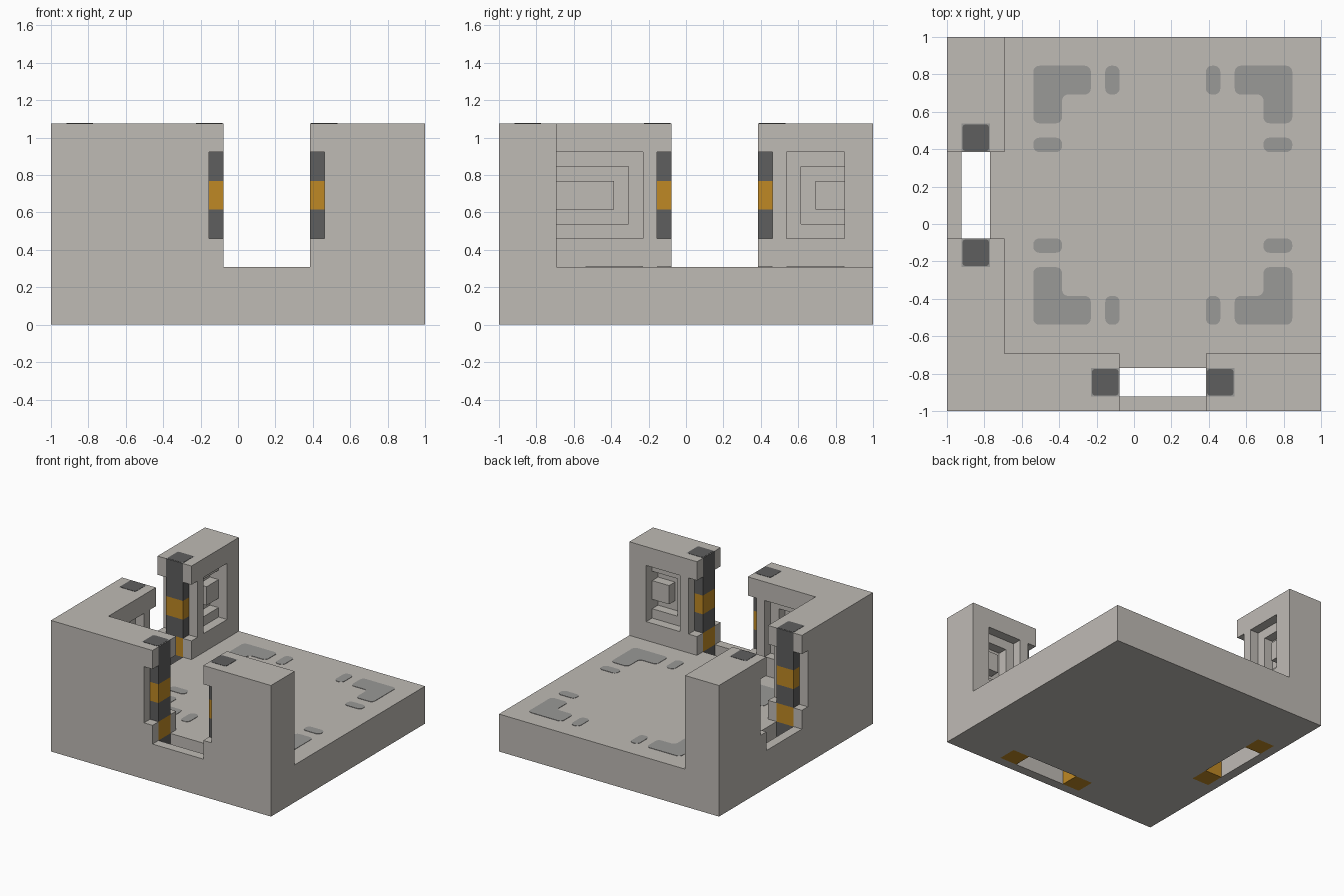
import bpy, bmesh, math
from mathutils import Vector

cube = bpy.data.objects.get("Cube")
if cube:
    bpy.data.objects.remove(cube, do_unlink=True)

U = 2 / 26  # building module: the floor is 26 modules wide


def material(name, rgb):
    m = bpy.data.materials.new(name)
    m.use_nodes = True
    m.diffuse_color = (*rgb, 1)
    node = next(n for n in m.node_tree.nodes if n.type == 'BSDF_PRINCIPLED')
    node.inputs["Base Color"].default_value = (*rgb, 1)
    return m


STONE = material("pale stone", (0.52, 0.495, 0.46))
MARK = material("grey marking", (0.32, 0.32, 0.31))
DARK = material("dark metal", (0.113, 0.113, 0.113))
AMBER = material("amber", (0.52, 0.25, 0.018))


def finish(name, bm, mats):
    bmesh.ops.recalc_face_normals(bm, faces=bm.faces)
    mesh = bpy.data.meshes.new(name)
    bm.to_mesh(mesh)
    bm.free()
    for m in mats:
        mesh.materials.append(m)
    ob = bpy.data.objects.new(name, mesh)
    bpy.context.collection.objects.link(ob)
    return ob


def place(x, y, z):
    return Vector((x * U - 1, y * U - 1, z * U))


def carve(name, solids, cuts, refills, mat):
    """One clean shell from boxes (x0, x1, y0, y1, z0, z1) in modules."""
    boxes = solids + cuts + refills
    planes = [sorted({v for b in boxes for v in b[2 * a:2 * a + 2]}) for a in range(3)]

    def inside(p, group):
        return any(all(b[2 * a] < p[a] < b[2 * a + 1] for a in range(3)) for b in group)

    def solid(i):
        if any(k < 0 or k >= len(planes[a]) - 1 for a, k in enumerate(i)):
            return False
        p = [(planes[a][k] + planes[a][k + 1]) / 2 for a, k in enumerate(i)]
        return inside(p, refills) or (inside(p, solids) and not inside(p, cuts))

    bm = bmesh.new()
    verts = {}

    def vert(i):
        if i not in verts:
            verts[i] = bm.verts.new(place(*(planes[a][i[a]] for a in range(3))))
        return verts[i]

    nx, ny, nz = (len(p) - 1 for p in planes)
    for cell in ((i, j, k) for i in range(nx) for j in range(ny) for k in range(nz)):
        if not solid(cell):
            continue
        for a in range(3):
            for side in (0, 1):
                near = list(cell)
                near[a] += 2 * side - 1
                if solid(near):
                    continue
                corners = []
                for s, t in ((0, 0), (1, 0), (1, 1), (0, 1)):
                    c = list(cell)
                    c[a] += side
                    c[(a + 1) % 3] += s
                    c[(a + 2) % 3] += t
                    corners.append(vert(tuple(c)))
                bm.faces.new(corners if side else corners[::-1])
    return finish(name, bm, [mat])


def both_walls(boxes):
    """Repeat the front wall's boxes on the side wall."""
    return boxes + [(c, d, a, b, e, f) for a, b, c, d, e, f in boxes]


# Floor slab and two walls with doorways, jamb notches and stepped recesses
solids = [(0, 26, 0, 26, 0, 4)] + both_walls([(0, 26, 0, 4, 4, 14)])
cuts = both_walls([
    (12, 18, 0, 4, 4, 14),    # doorway
    (10, 20, 1, 3, 0, 4),     # floor slot
    (10, 12, 1, 3, 0, 14),    # column sockets
    (18, 20, 1, 3, 0, 14),
    (11, 12, 0, 4, 6, 12),    # jamb notches
    (18, 19, 0, 4, 6, 12),
    (20, 24, 3, 4, 6, 12),    # outer recess
    (21, 24, 2, 4, 7, 11),
    (2, 10, 3, 4, 6, 12),     # corner recess
    (2, 9, 2, 4, 7, 11),
])
refills = both_walls([(22, 24, 2, 3, 8, 10), (2, 8, 2, 3, 8, 10)])  # raised blocks
carve("floor_and_walls", solids, cuts, refills, STONE)


def plate(name, points, z, radius, mat, height=0.003):
    """Thin plate with rounded corners."""
    bm = bmesh.new()
    outline = []
    pts = [place(x, y, z) for x, y in points]
    r = radius * U
    for i, p in enumerate(pts):
        d1 = (pts[i - 1] - p).normalized()
        d2 = (pts[(i + 1) % len(pts)] - p).normalized()
        centre = p + r * (d1 + d2)
        for k in range(6):
            t = math.pi / 2 * k / 5
            outline.append(bm.verts.new(centre - r * (d2 * math.cos(t) + d1 * math.sin(t))))
    face = bm.faces.new(outline)
    ext = bmesh.ops.extrude_face_region(bm, geom=[face])
    for v in ext["geom"]:
        if isinstance(v, bmesh.types.BMVert):
            v.co.z += height
    return finish(name, bm, [mat])


# Banded columns in the door jambs
def column(name, x, y):
    bm = bmesh.new()
    bmesh.ops.create_cube(bm, size=1)
    for v in bm.verts:
        v.co = place(x + 1 + 2 * v.co.x, y + 1 + 2 * v.co.y, 7 + 14 * v.co.z)
    for z in (2, 4, 6, 8, 10):
        bmesh.ops.bisect_plane(bm, geom=bm.verts[:] + bm.edges[:] + bm.faces[:],
                               plane_co=(0, 0, z * U), plane_no=(0, 0, 1))
    for f in bm.faces:
        z = f.calc_center_median().z / U
        amber = z < 2 or 4 < z < 6 or 8 < z < 10
        f.material_index = 2 if z > 13.9 else int(amber)
    finish(name, bm, [DARK, AMBER, MARK])
    a, b = 0.07, 1.93
    plate(name + "_cap", [(x + a, y + a), (x + b, y + a), (x + b, y + b), (x + a, y + b)],
          14, 0.25, DARK, 0.002)


for n, start in (("near", 10), ("far", 18)):
    column(f"front_{n}_column", start, 1)
    column(f"side_{n}_column", 1, start)

# Floor markings: a corner bracket and two dashes in each quarter
shapes = {
    "bracket": [(9, 9), (5, 9), (5, 7), (7, 7), (7, 5), (9, 5)],
    "dash_a": [(3, 7), (4, 7), (4, 9), (3, 9)],
    "dash_b": [(7, 3), (9, 3), (9, 4), (7, 4)],
}
for q, (sx, sy) in enumerate(((1, 1), (-1, 1), (-1, -1), (1, -1))):
    for label, pts in shapes.items():
        plate(f"floor_{label}_{q + 1}", [(15 + sx * x, 15 + sy * y) for x, y in pts],
              4, 0.42, MARK)
